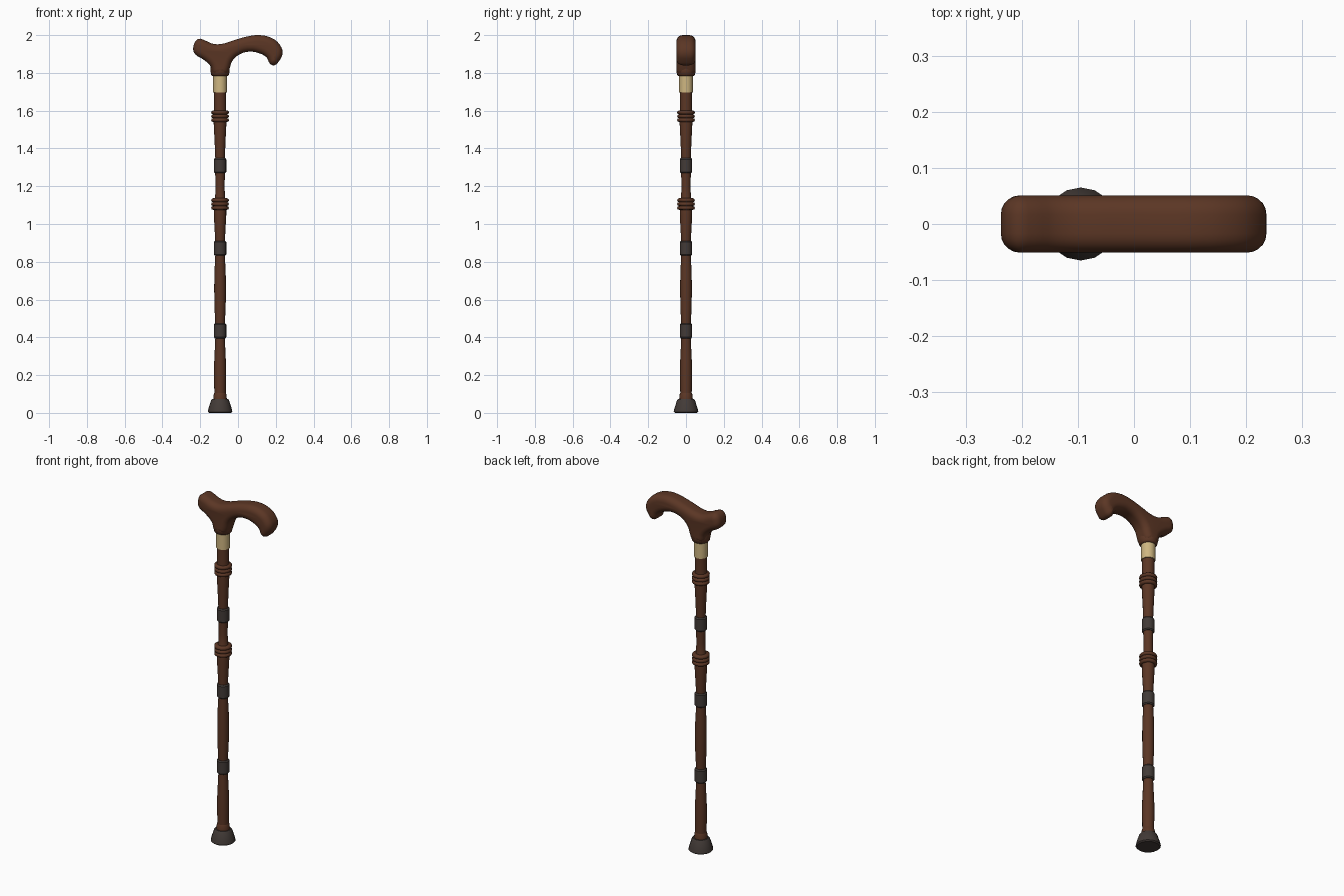
import bpy, bmesh, math

if "Cube" in bpy.data.objects:
    bpy.data.objects.remove(bpy.data.objects["Cube"])

SX = -0.095   # shaft axis x
SIDES = 16


def material(name, rgb):
    m = bpy.data.materials.new(name)
    m.diffuse_color = (*rgb, 1)
    m.use_nodes = True
    m.node_tree.nodes["Principled BSDF"].inputs["Base Color"].default_value = m.diffuse_color
    return m


WOOD = material("brown wood", (0.105, 0.037, 0.018))
RUBBER = material("dark grey", (0.055, 0.043, 0.038))
BRASS = material("pale brass", (0.62, 0.47, 0.22))


def finish(ob, mat, angle=35):
    ob.data.materials.clear()
    ob.data.materials.append(mat)
    bpy.ops.object.select_all(action='DESELECT')
    ob.select_set(True)
    bpy.context.view_layer.objects.active = ob
    bpy.ops.object.shade_smooth_by_angle(angle=math.radians(angle))


def lathe(name, profile, mat, angle=35):
    """Revolve (radius, z) points round the shaft axis and cap the ends."""
    bm = bmesh.new()
    rings = []
    for r, z in profile:
        rings.append([bm.verts.new((SX + r * math.sin(2 * math.pi * i / SIDES),
                                    r * math.cos(2 * math.pi * i / SIDES), z))
                      for i in range(SIDES)])
    for a, b in zip(rings, rings[1:]):
        for i in range(SIDES):
            j = (i + 1) % SIDES
            bm.faces.new((a[i], a[j], b[j], b[i]))
    bm.faces.new(rings[0])
    bm.faces.new(rings[-1])
    bmesh.ops.recalc_face_normals(bm, faces=bm.faces)
    me = bpy.data.meshes.new(name)
    bm.to_mesh(me)
    bm.free()
    ob = bpy.data.objects.new(name, me)
    bpy.context.collection.objects.link(ob)
    finish(ob, mat, angle)


# Rubber foot and the wooden collar above it
lathe("foot", [(0.058, 0), (0.065, 0.006), (0.061, 0.025), (0.047, 0.068), (0.042, 0.074)], RUBBER)
lathe("foot_collar", [(0.036, 0.07), (0.036, 0.075), (0.033, 0.1), (0.028, 0.11)], WOOD)

# Turned shaft sections, swelling between the bands
lathe("shaft_lower", [(0.030, 0.09), (0.032, 0.20), (0.031, 0.27), (0.025, 0.40)], WOOD)
lathe("shaft_middle", [(0.025, 0.46), (0.030, 0.57), (0.031, 0.66), (0.030, 0.74), (0.025, 0.84)], WOOD)
lathe("shaft_upper_middle", [(0.025, 0.90), (0.033, 1.05), (0.033, 1.12), (0.026, 1.14), (0.024, 1.20), (0.026, 1.28)], WOOD)
lathe("shaft_top", [(0.025, 1.34), (0.029, 1.44), (0.034, 1.54), (0.032, 1.60), (0.032, 1.71)], WOOD)

# Grey bands with slightly bevelled rims
for n, z in enumerate((0.395, 0.832, 1.27)):
    lathe(f"band_{n + 1}", [(0.028, z), (0.033, z + 0.006), (0.033, z + 0.072), (0.028, z + 0.079)], RUBBER)

# Two groups of three turned rings
for g, z0 in enumerate((1.075, 1.54)):
    for n in range(3):
        z = z0 + n * 0.0205
        lathe(f"ring_{g + 1}_{n + 1}", [(0.036, z), (0.045, z + 0.003), (0.047, z + 0.010),
                                        (0.045, z + 0.017), (0.036, z + 0.0205)], WOOD, 60)

# Brass collar and handle socket
lathe("brass_collar", [(0.037, 1.695), (0.037, 1.79)], BRASS)
lathe("handle_socket", [(0.040, 1.783), (0.047, 1.79), (0.051, 1.81), (0.049, 1.84), (0.040, 1.89)], WOOD, 60)

# Curved handle: side outline, extruded with a wide round bevel
outline = [(-0.237, 1.935), (-0.212, 1.979), (-0.175, 1.972), (-0.14, 1.956), (-0.095, 1.952),
           (-0.015, 1.975), (0.055, 1.994), (0.115, 2.0), (0.18, 1.984), (0.222, 1.948),
           (0.236, 1.905), (0.217, 1.862), (0.192, 1.84), (0.168, 1.85), (0.153, 1.88),
           (0.115, 1.903), (0.053, 1.912), (0.0, 1.893), (-0.032, 1.86), (-0.046, 1.82),
           (-0.06, 1.795), (-0.13, 1.795), (-0.145, 1.835), (-0.185, 1.872), (-0.228, 1.90)]
cu = bpy.data.curves.new("handle", 'CURVE')
cu.dimensions = '2D'
cu.fill_mode = 'BOTH'
BEVEL = 0.034
cu.bevel_depth, cu.offset, cu.extrude = BEVEL, -BEVEL, 0.051 - BEVEL
cu.bevel_resolution = 4
cu.resolution_u = 3
sp = cu.splines.new('BEZIER')
sp.bezier_points.add(len(outline) - 1)
sp.use_cyclic_u = True
for p, co in zip(sp.bezier_points, outline):
    p.co = (*co, 0)
    p.handle_left_type = p.handle_right_type = 'AUTO'
handle = bpy.data.objects.new("handle", cu)
bpy.context.collection.objects.link(handle)
handle.rotation_euler.x = math.pi / 2
bpy.ops.object.select_all(action='DESELECT')
handle.select_set(True)
bpy.context.view_layer.objects.active = handle
bpy.ops.object.convert(target='MESH')
handle = bpy.context.view_layer.objects.active
bm = bmesh.new()
bm.from_mesh(handle.data)
bmesh.ops.remove_doubles(bm, verts=bm.verts, dist=0.0005)
bmesh.ops.recalc_face_normals(bm, faces=bm.faces)
bm.to_mesh(handle.data)
bm.free()
finish(handle, WOOD, 50)
